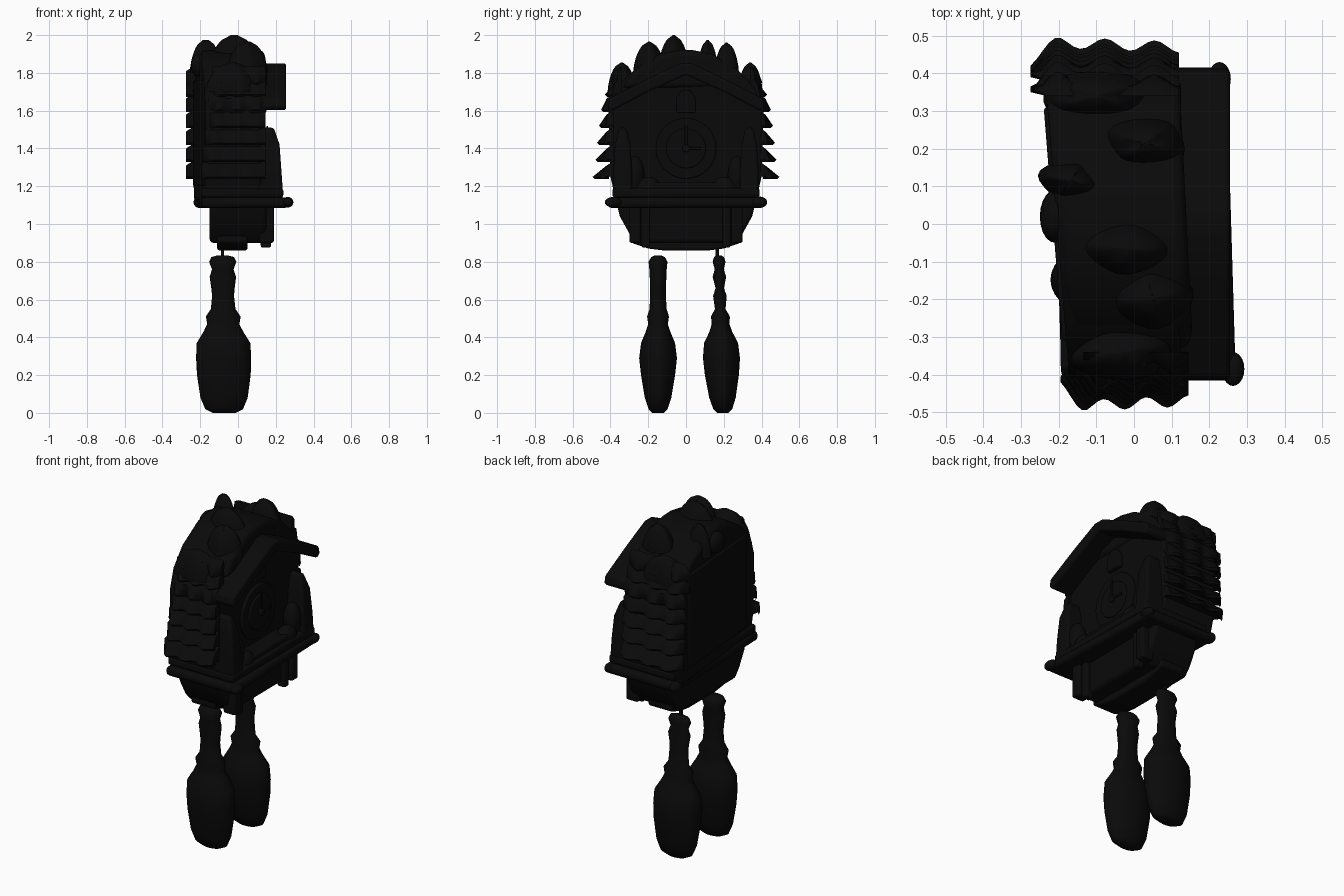
import bpy, bmesh, math
from mathutils import Vector

cube = bpy.data.objects.get("Cube")
if cube:
    bpy.data.objects.remove(cube, do_unlink=True)

black = bpy.data.materials.new("black_wood")
black.use_nodes = True
colour = (0.003, 0.003, 0.003, 1)
black.diffuse_color = colour
black.node_tree.nodes["Principled BSDF"].inputs["Base Color"].default_value = colour


def finish(name, bm, bevel=0.0, angle=40):
    bmesh.ops.recalc_face_normals(bm, faces=bm.faces)
    mesh = bpy.data.meshes.new(name)
    bm.to_mesh(mesh)
    bm.free()
    mesh.materials.append(black)
    obj = bpy.data.objects.new(name, mesh)
    bpy.context.collection.objects.link(obj)
    if bevel:
        mod = obj.modifiers.new("soft_edges", "BEVEL")
        mod.width, mod.segments = bevel, 3
    bpy.ops.object.select_all(action="DESELECT")
    obj.select_set(True)
    bpy.context.view_layer.objects.active = obj
    bpy.ops.object.shade_smooth_by_angle(angle=math.radians(angle))
    return obj


def loft(name, rings, bevel=0.0, angle=40):
    """Skin a row of equal-sized closed rings and cap both ends."""
    bm = bmesh.new()
    rows = [[bm.verts.new(p) for p in ring] for ring in rings]
    n = len(rows[0])
    for a, b in zip(rows, rows[1:]):
        for i in range(n):
            bm.faces.new((a[i], a[(i + 1) % n], b[(i + 1) % n], b[i]))
    bm.faces.new(rows[0])
    bm.faces.new(rows[-1])
    return finish(name, bm, bevel, angle)


def slab(name, outline, x0, x1, bevel=0.012, lean=(0, 0)):
    """Extrude a (y, z) outline along x; lean turns the back and front planes."""
    return loft(name, [[(x - k * y, y, z) for y, z in outline]
                       for x, k in ((x0, lean[0]), (x1, lean[1]))], bevel)


def box(name, x0, x1, y0, y1, z0, z1, bevel=0.012, lean=(0, 0)):
    return slab(name, [(y0, z0), (y1, z0), (y1, z1), (y0, z1)], x0, x1, bevel, lean)


def blob(name, centre, size):
    bm = bmesh.new()
    bmesh.ops.create_uvsphere(bm, u_segments=20, v_segments=12, radius=1)
    for v in bm.verts:
        v.co = Vector(centre) + v.co * Vector(size)
    return finish(name, bm, angle=180)


def mirrored(half):
    return half + [(-y, z) for y, z in reversed(half)]


BACK = (0.08, 0)  # the back plane is slightly turned

# Case: upper housing with arched top, lower drum and narrow base
slab("case", mirrored([(0.37, 1.12), (0.4, 1.25), (0.41, 1.6), (0.37, 1.72),
                       (0.27, 1.82), (0.1, 1.9)]), -0.205, 0.125, 0.02, BACK)
slab("lower_case", mirrored([(0.26, 0.9), (0.3, 0.95), (0.35, 1.04), (0.37, 1.12)]),
     -0.15, 0.15, 0.02)
slab("base", mirrored([(0.12, 0.86), (0.2, 0.87), (0.29, 0.9), (0.29, 0.95)]), -0.11, 0.05)

# Ledge with rounded lip around the case
box("ledge", -0.205, 0.258, -0.415, 0.415, 1.085, 1.14, 0.022, (0.03, 0.03))
for s in (-1, 1):
    blob("ledge_corner", (0.245 - 0.018 * s, s * 0.385, 1.115), (0.03, 0.045, 0.028))
blob("ledge_back_corner", (-0.205, 0.39, 1.115), (0.03, 0.04, 0.03))
box("upper_moulding", -0.195, 0.24, -0.39, 0.39, 1.14, 1.19, 0.015)

# Gabled roof over the clock face, hollow underneath
slab("roof", mirrored([(0.415, 1.62), (0.405, 1.665), (0.2, 1.77), (0.03, 1.85)])
     + [(-0.39, 1.6), (-0.2, 1.7), (0, 1.79), (0.2, 1.7), (0.39, 1.6)], 0.0, 0.255, 0.012)

# Curled shingles down both sides
heights = [1.25, 1.34, 1.43, 1.52, 1.605, 1.685, 1.75]
reaches = [0.5, 0.485, 0.477, 0.467, 0.455, 0.435, 0.41]
for s in (-1, 1):
    for row, (z, reach) in enumerate(zip(heights, reaches)):
        wall = 0.38 if row < 5 else 0.34
        start = -0.275 if s > 0 else -0.195 + 0.01 * row
        end = 0.12 if s > 0 else 0.145
        rings = []
        for k in range(25):
            t = k / 24
            scallop = 0.03 * (0.5 - 0.5 * math.cos((t - 0.17) * 6 * math.pi))
            corner = 0.05 * max(0, 1 - t / 0.2) ** 1.5
            out = max(reach - scallop - corner - 0.015 * t, wall + 0.025)
            x = start + (end - start) * t
            inner = max(x, -0.205 - 0.08 * s * wall)
            rings.append([(inner, s * wall, z + 0.085),
                          (x, s * min(wall + 0.04, out - 0.005), z + 0.06),
                          (x, s * out, z),
                          (x, s * (out - 0.012), z - 0.012),
                          (x, s * min(wall + 0.035, out - 0.015), z + 0.005),
                          (inner, s * wall, z - 0.005)])
        loft("shingle_row", rings, angle=50)

# Carved leaves crowning the top: x, y, tip height, half depth, half width
slab("crown_bed", mirrored([(0.34, 1.72), (0.27, 1.82), (0.14, 1.9), (0.04, 1.92)]),
     -0.2, 0.14, 0.03, (0.08, 0.05))
crown = [(-0.03, -0.34, 1.855, 0.14, 0.075), (0.05, -0.195, 1.965, 0.1, 0.085),
         (-0.02, -0.065, 2.0, 0.13, 0.085), (-0.17, 0.115, 1.975, 0.08, 0.055),
         (0.03, 0.215, 1.96, 0.11, 0.065), (-0.1, 0.34, 1.855, 0.15, 0.065)]
for i, (x, y, top, depth, width) in enumerate(crown):
    rings = []
    low = 1.7 if abs(y) > 0.3 else 1.8
    for k in range(9):
        t = k / 8
        r = math.sqrt(max(1 - t ** 1.6, 0.004))
        rings.append([(x + depth * r * math.cos(a) + 0.01 * math.sin(3 * a + i),
                       y + width * r * math.sin(a),
                       low + (top - low) * t)
                      for a in [j * math.tau / 24 for j in range(24)]])
    loft("crown_leaf", rings, angle=70)
blob("back_leaf", (-0.21, 0.02, 1.84), (0.04, 0.07, 0.06))

# Back panel
box("back_panel", -0.215, -0.19, -0.31, 0.31, 1.2, 1.76, 0.01, (0.08, 0.08))


# Dial and hands
def disc(name, radius, x0, x1, z):
    ring = [(radius * math.cos(a), z + radius * math.sin(a))
            for a in [j * math.tau / 40 for j in range(40)]]
    return slab(name, ring, x0, x1, 0.006)


disc("dial", 0.16, 0.11, 0.14, 1.4)
disc("dial_centre", 0.105, 0.13, 0.15, 1.4)
disc("hand_hub", 0.02, 0.145, 0.165, 1.4)
box("minute_hand", 0.152, 0.16, -0.007, 0.007, 1.4, 1.52, 0.002)
box("hour_hand", 0.152, 0.16, 0.0, 0.08, 1.393, 1.407, 0.002)

# Bird door under the gable
slab("bird_door", mirrored([(0.05, 1.59), (0.05, 1.67), (0.02, 1.71)]), 0.11, 0.15, 0.006)

# Low balcony in front of the dial
box("balcony_rail", 0.11, 0.22, -0.2, 0.2, 1.17, 1.22)

# Carved side figures, foliage and hanging brackets beside the dial
for s in (-1, 1):
    loft("side_post", [[(0.1, s * (0.335 - w), z), (d, s * (0.335 - w), z),
                        (d, s * (0.335 + w), z), (0.1, s * (0.335 + w), z)]
                       for z, w, d in ((1.14, 0.05, 0.24), (1.28, 0.05, 0.23),
                                       (1.42, 0.04, 0.22), (1.51, 0.02, 0.19))],
         0.015)
    blob("side_leaf", (0.17, s * 0.27, 1.26), (0.05, 0.05, 0.1))
    blob("low_leaf", (0.18, s * 0.2, 1.19), (0.05, 0.07, 0.06))
    box("bracket", 0.11, 0.19, s * 0.27 - 0.03, s * 0.27 + 0.03, 0.9, 1.1)
    box("peg", 0.12, 0.175, s * 0.215 - 0.022, s * 0.215 + 0.022, 0.875, 1.1)

# Hanging weights: (height, half depth, half width, slim neck half width)
profile = [(0.0, 0.06, 0.03, 0.03), (0.02, 0.1, 0.05, 0.05), (0.08, 0.125, 0.07, 0.07),
           (0.2, 0.142, 0.09, 0.09), (0.29, 0.146, 0.1, 0.098), (0.37, 0.142, 0.09, 0.09),
           (0.43, 0.105, 0.065, 0.06), (0.47, 0.085, 0.052, 0.047),
           (0.51, 0.092, 0.058, 0.05), (0.55, 0.065, 0.045, 0.028),
           (0.62, 0.058, 0.042, 0.036), (0.66, 0.062, 0.042, 0.022),
           (0.72, 0.07, 0.044, 0.036), (0.76, 0.057, 0.046, 0.024),
           (0.8, 0.072, 0.05, 0.034), (0.825, 0.06, 0.036, 0.026), (0.833, 0.03, 0.02, 0.015)]
for y, slim in ((-0.148, False), (0.195, True)):
    rings = []
    for z, depth, width, neck in profile:
        w = neck if slim else width
        rings.append([(-0.073 + depth * math.cos(a) - 0.01 * z,
                       y + w * math.sin(a) - (0.025 * z if slim else 0), z)
                      for a in [j * math.tau / 32 for j in range(32)]])
    loft("weight", rings, angle=80)
box("weight_hook", -0.09, -0.073, 0.155, 0.175, 0.82, 0.91, 0.004)
